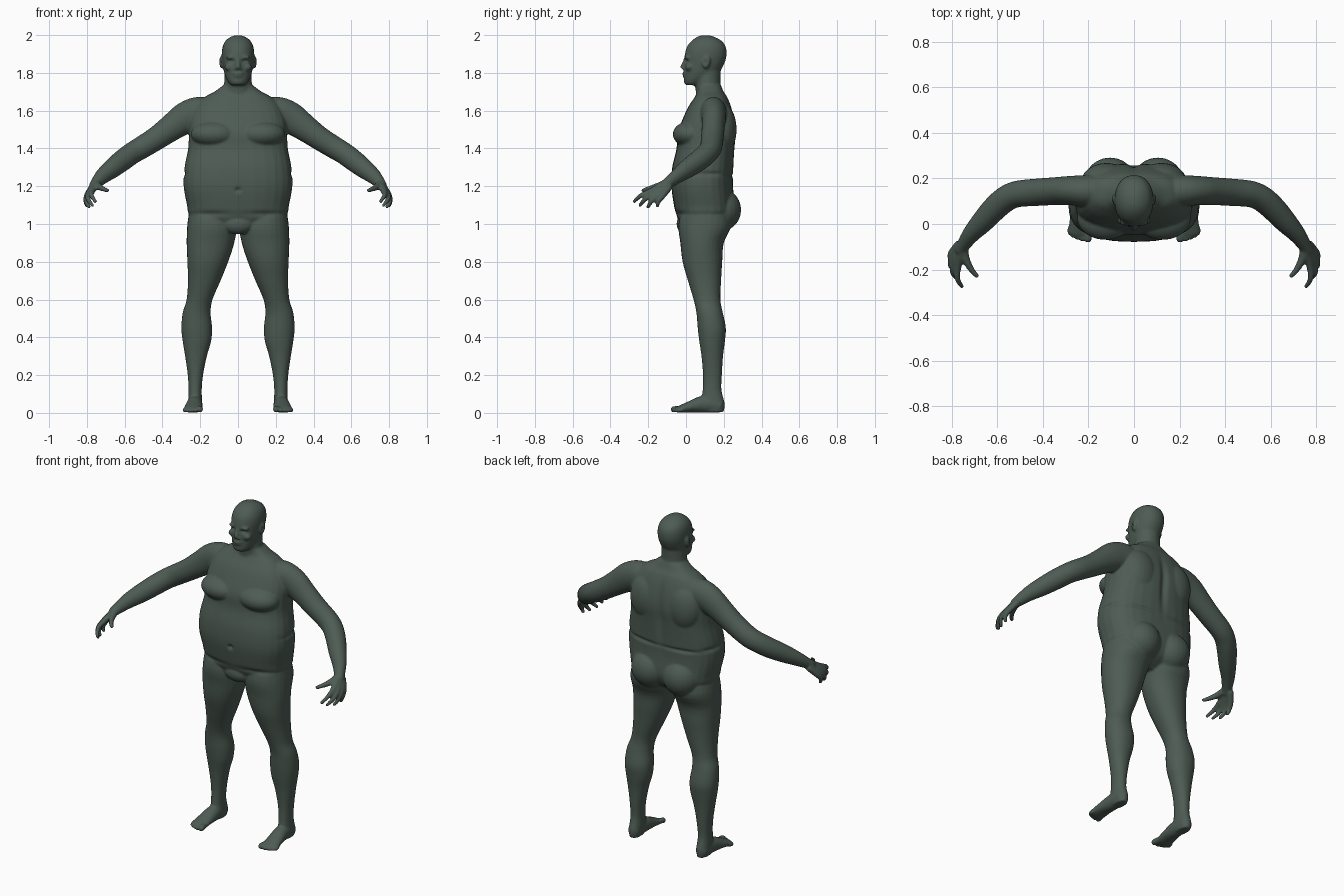
import bpy, bmesh, math
from mathutils import Vector, Matrix

SIDES = 28
bm = bmesh.new()


def resample(rows, steps=4):
    """Catmull-Rom through rows of numbers."""
    out = []
    for i in range(len(rows) - 1):
        p = [rows[max(i - 1, 0)], rows[i], rows[i + 1], rows[min(i + 2, len(rows) - 1)]]
        for s in range(steps):
            t = s / steps
            out.append([0.5 * (2 * b + (c - a) * t + (2 * a - 5 * b + 4 * c - d) * t * t
                        + (3 * b - a - 3 * c + d) * t ** 3) for a, b, c, d in zip(*p)])
    return out + [list(rows[-1])]


def skin(rings, tips):
    """Bridge rings of points and close both ends with a fan."""
    loops = [[bm.verts.new(p) for p in r] for r in rings]
    n = len(loops[0])
    for a, b in zip(loops, loops[1:]):
        for i in range(n):
            bm.faces.new((a[i], a[(i + 1) % n], b[(i + 1) % n], b[i]))
    for loop, tip in ((loops[0], tips[0]), (loops[-1], tips[1])):
        v = bm.verts.new(tip)
        for i in range(n):
            bm.faces.new((loop[i], loop[(i + 1) % n], v))


def spow(v, e):
    return math.copysign(abs(v) ** e, v)


def stack(rows, n=2.0, sx=1):
    """Horizontal sections: z, x min, x max, y front, y back."""
    rings = []
    for z, x0, x1, y0, y1 in resample(rows):
        ring = []
        for k in range(SIDES):
            a = math.tau * k / SIDES
            x = (x0 + x1) / 2 + (x1 - x0) / 2 * spow(math.cos(a), 2 / n)
            y = (y0 + y1) / 2 + (y1 - y0) / 2 * spow(math.sin(a), 2 / n)
            ring.append((sx * x, y, z))
        rings.append(ring)
    skin(rings, [sum((Vector(p) for p in r), Vector()) / SIDES for r in (rings[0], rings[-1])])


def tube(rows, sx=1):
    """Sections along a path: x, y, z, radius across, radius up."""
    rows = resample(rows)
    pts = [Vector(r[:3]) for r in rows]
    rings, u = [], None
    for i, r in enumerate(rows):
        t = (pts[min(i + 1, len(pts) - 1)] - pts[max(i - 1, 0)]).normalized()
        u = t.cross(Vector((0, 0, 1))) if u is None else u - t * u.dot(t)
        u.normalize()
        v = u.cross(t)
        ring = []
        for k in range(SIDES):
            a = math.tau * k / SIDES
            p = pts[i] + u * r[3] * math.cos(a) + v * r[4] * math.sin(a)
            ring.append((sx * p.x, p.y, p.z))
        rings.append(ring)
    ends = [pts[0] - (pts[1] - pts[0]).normalized() * rows[0][3] * 0.6,
            pts[-1] + (pts[-1] - pts[-2]).normalized() * rows[-1][3] * 0.6]
    skin(rings, [(sx * e.x, e.y, e.z) for e in ends])


def blob(c, r, sx=1, tilt=0.0):
    m = (Matrix.Translation((sx * c[0], c[1], c[2])) @ Matrix.Rotation(tilt, 4, 'X')
         @ Matrix.Diagonal((*r, 1)))
    bmesh.ops.create_uvsphere(bm, u_segments=24, v_segments=16, radius=1, matrix=m)


# Torso
torso = [(.955, .07, .0, .15), (1.0, .19, -.03, .22), (1.05, .258, -.052, .25),
         (1.1, .27, -.064, .258), (1.2, .288, -.078, .25), (1.3, .283, -.073, .252),
         (1.4, .264, -.05, .258), (1.48, .26, -.045, .265), (1.55, .255, -.02, .258),
         (1.62, .225, .012, .24), (1.67, .18, .045, .22), (1.70, .125, .06, .2),
         (1.735, .078, .06, .185)]
stack([(z, -w, w, a, b) for z, w, a, b in torso], 2.5)
blob((0, .0, 1.0), (.085, .05, .055))

# Neck and skull
stack([(1.64, -.09, .09, .05, .2), (1.70, -.08, .08, .052, .188), (1.75, -.073, .073, .045, .182),
       (1.82, -.07, .07, .04, .185)])
skull = [(1.735, .035, .0, .06), (1.75, .05, -.008, .09), (1.775, .064, -.01, .135),
         (1.81, .075, -.01, .18), (1.86, .083, -.009, .207), (1.90, .086, -.006, .215),
         (1.94, .081, .006, .21), (1.97, .066, .03, .188), (1.99, .04, .058, .152),
         (1.999, .015, .085, .122)]
stack([(z, -w, w, a, b) for z, w, a, b in skull], 2.15)

# Nose, lips and chin
tube([(0, .0, 1.88, .009, .009), (0, -.012, 1.85, .011, .01), (0, -.022, 1.828, .014, .011)])
blob((0, -.009, 1.797), (.026, .012, .007))
blob((0, -.007, 1.783), (.023, .011, .007))
blob((0, .002, 1.755), (.026, .014, .016))

for s in (1, -1):
    # Brow, cheek, nostril and ear
    blob((.035, .006, 1.882), (.03, .014, .009), s)
    blob((.045, .016, 1.83), (.028, .02, .02), s)
    blob((.013, -.012, 1.822), (.008, .01, .007), s)
    blob((.088, .108, 1.857), (.012, .021, .034), s, -.2)

    # Chest, shoulder blade and buttock
    blob((.125, .025, 1.475), (.125, .095, .07), s)
    blob((.12, .19, 1.5), (.11, .078, .14), s)
    blob((.105, .18, 1.075), (.115, .112, .115), s)

    # Leg
    stack([(1.12, .03, .25, -.01, .2), (1.0, .006, .268, -.04, .24), (.9, .02, .272, -.03, .2),
           (.8, .052, .268, -.018, .192), (.7, .092, .265, .01, .186), (.6, .135, .272, .04, .182),
           (.53, .145, .293, .055, .195), (.45, .137, .3, .062, .211), (.38, .142, .293, .07, .206),
           (.3, .165, .28, .082, .196), (.2, .185, .266, .09, .19), (.12, .192, .262, .088, .188),
           (.05, .19, .264, .08, .205), (.005, .197, .258, .1, .2)], 2.15, s)

    # Foot and toes
    tube([(.228, .185, .036, .033, .036), (.228, .14, .045, .038, .045), (.23, .08, .044, .042, .044),
          (.235, .02, .032, .047, .03), (.239, -.03, .02, .05, .02), (.24, -.045, .018, .045, .016)], s)
    for x, y, r in ((.202, -.074, .016), (.226, -.072, .012), (.247, -.066, .011),
                    (.266, -.056, .011), (.281, -.044, .011)):
        tube([(x * .6 + .094, -.01, .02, r, r), (x, y + .025, r + .006, r, r), (x, y, r, r, r)], s)

    # Arm
    tube([(.13, .145, 1.585, .07, .075), (.21, .145, 1.585, .07, .088), (.28, .147, 1.56, .064, .084),
          (.35, .144, 1.512, .061, .072), (.43, .139, 1.455, .06, .063), (.51, .132, 1.405, .058, .06),
          (.56, .112, 1.375, .057, .058), (.61, .07, 1.338, .055, .057), (.665, .01, 1.295, .049, .052),
          (.715, -.045, 1.255, .038, .042), (.75, -.095, 1.218, .029, .031),
          (.765, -.12, 1.2, .026, .026)], s)

    # Fingers, each starting at the wrist so that together they form the palm
    for k, (knuckle, middle, tip) in enumerate((
            ((.772, -.182, 1.175), (.775, -.24, 1.15), (.753, -.277, 1.116)),
            ((.787, -.165, 1.166), (.795, -.215, 1.133), (.768, -.246, 1.096)),
            ((.797, -.145, 1.156), (.805, -.183, 1.12), (.786, -.203, 1.086)),
            ((.799, -.125, 1.148), (.806, -.148, 1.116), (.796, -.151, 1.091)))):
        root = (.75 + .005 * k, -.105 + .006 * k, 1.22 - .007 * k)
        tube([(*root, .02, .02), (*knuckle, .0165, .0165), (*middle, .0125, .0125),
              (*tip, .0095, .0095)], s)
    tube([(.752, -.1, 1.215, .022, .022), (.738, -.155, 1.198, .018, .018),
          (.714, -.2, 1.186, .0135, .0135), (.687, -.231, 1.176, .01, .01)], s)

for v in bm.verts:
    v.co.z = max(v.co.z, 0)
bmesh.ops.recalc_face_normals(bm, faces=bm.faces[:])
mesh = bpy.data.meshes.new("body")
bm.to_mesh(mesh)
bm.free()
body = bpy.data.objects.new("body", mesh)
bpy.context.collection.objects.link(body)

# Fuse all parts into one skin
fuse = body.modifiers.new("fuse", 'REMESH')
fuse.mode = 'VOXEL'
fuse.voxel_size = 0.0065
soften = body.modifiers.new("soften", 'SMOOTH')
soften.factor = 0.5
soften.iterations = 5
dg = bpy.context.evaluated_depsgraph_get()
skin_mesh = bpy.data.meshes.new_from_object(body.evaluated_get(dg))
body.modifiers.clear()
body.data = skin_mesh

# Sculpted dents, mirrored: centre, falloff radii, push
dents = [((.033, -.005, 1.862), (.016, .03, .009), (0, .012, 0)),    # eye sockets
         ((0, .26, 1.45), (.022, .06, .16), (0, -.016, 0)),          # spine
         ((0, -.08, 1.18), (.014, .03, .012), (0, .014, 0)),         # navel
         ((.14, .24, 1.255), (.13, .05, .01), (0, -.01, 0)),         # back fold
         ((.28, .15, 1.265), (.04, .1, .012), (-.01, 0, 0)),         # side fold
         ((.13, -.03, 1.055), (.09, .05, .014), (0, .008, 0)),       # groin fold
         ((.098, .1, 1.857), (.008, .01, .016), (-.008, 0, 0))]      # ear hollows
for v in skin_mesh.vertices:
    x, y, z = v.co
    side = 1 if x >= 0 else -1
    for c, r, push in dents:
        d = ((abs(x) - c[0]) / r[0]) ** 2 + ((y - c[1]) / r[1]) ** 2 + ((z - c[2]) / r[2]) ** 2
        if d < 6:
            w = math.exp(-d)
            v.co += Vector((side * push[0], push[1], push[2])) * w
    v.co.z = max(v.co.z, 0)
for p in skin_mesh.polygons:
    p.use_smooth = True

# Dark green skin
mat = bpy.data.materials.new("dark_green")
mat.diffuse_color = (.075, .105, .088, 1)
skin_mesh.materials.clear()
skin_mesh.materials.append(mat)
